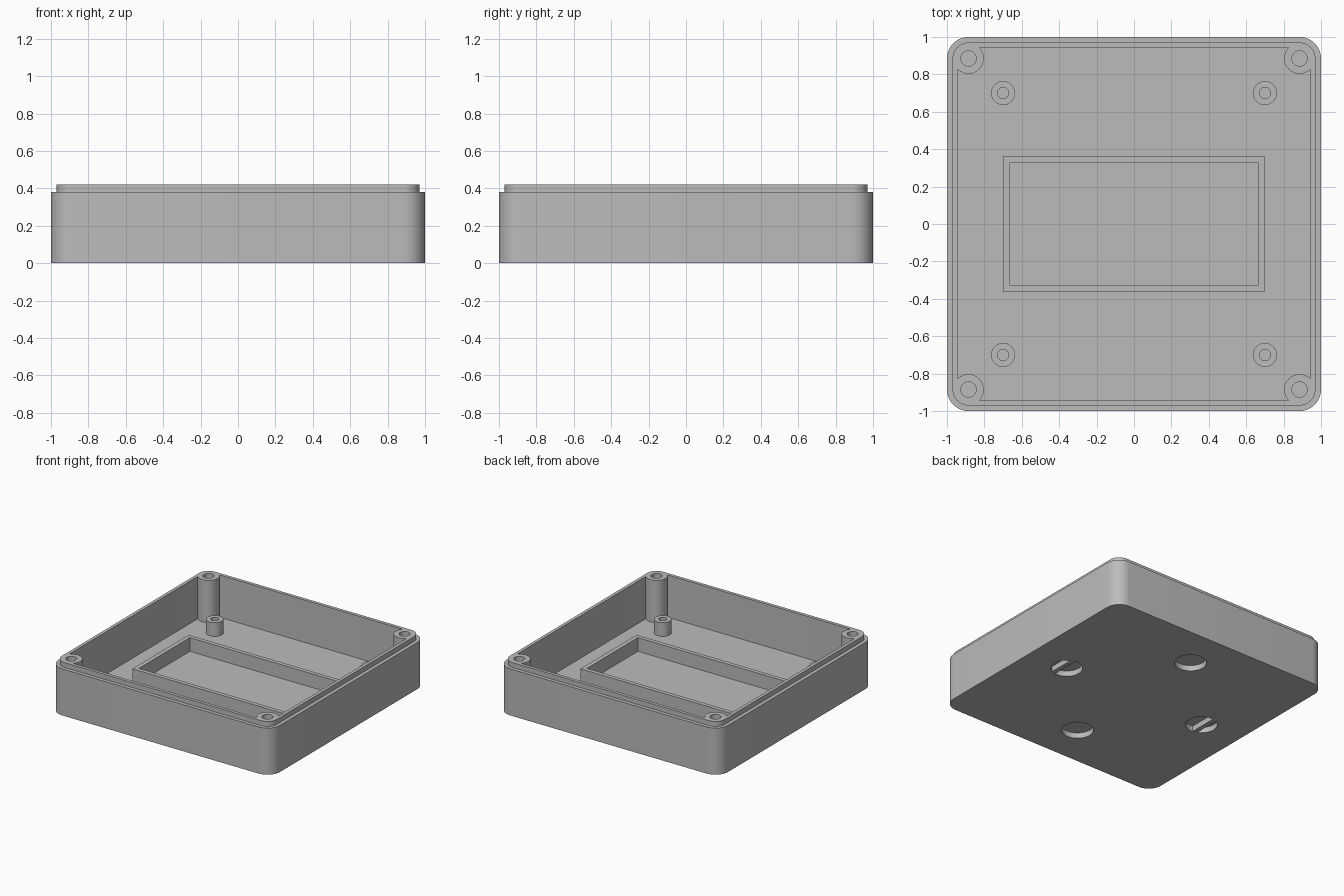
import bpy, bmesh, math

cube = bpy.data.objects.get("Cube")
if cube:
    bpy.data.objects.remove(cube, do_unlink=True)

grey = bpy.data.materials.new("grey plastic")
grey.use_nodes = True
colour = (0.5, 0.5, 0.5, 1)
grey.diffuse_color = colour
grey.node_tree.nodes["Principled BSDF"].inputs["Base Color"].default_value = colour

FLOOR = 0.075
RIM = 0.42


def rounded_square(half, radius, z, steps=10):
    """Loop of points around a square with rounded corners."""
    points = []
    for corner in range(4):
        for i in range(steps + 1):
            a = math.pi / 2 * (corner + i / steps)
            mid = math.pi / 2 * (corner + 0.5)
            cx = math.copysign(half - radius, math.cos(mid))
            cy = math.copysign(half - radius, math.sin(mid))
            points.append((cx + radius * math.cos(a), cy + radius * math.sin(a), z))
    return points


def circle(x, y, radius, z, sides=40):
    turns = [2 * math.pi * i / sides for i in range(sides)]
    return [(x + radius * math.cos(a), y + radius * math.sin(a), z) for a in turns]


def rectangle(w, d, z):
    return [(w, d, z), (-w, d, z), (-w, -d, z), (w, -d, z)]


def add_loops(bm, loops, closed=False):
    """Skin a stack of loops; cap both ends, or join last to first."""
    rings = [[bm.verts.new(p) for p in loop] for loop in loops]
    pairs = list(zip(rings, rings[1:]))
    if closed:
        pairs.append((rings[-1], rings[0]))
    else:
        bm.faces.new(rings[0][::-1])
        bm.faces.new(rings[-1])
    for low, high in pairs:
        for i in range(len(low)):
            j = (i + 1) % len(low)
            bm.faces.new((low[i], low[j], high[j], high[i]))


def make_object(name, bm):
    bmesh.ops.recalc_face_normals(bm, faces=bm.faces)
    mesh = bpy.data.meshes.new(name)
    bm.to_mesh(mesh)
    bm.free()
    mesh.materials.append(grey)
    obj = bpy.data.objects.new(name, mesh)
    bpy.context.collection.objects.link(obj)
    return obj


def smooth(obj):
    bpy.ops.object.select_all(action="DESELECT")
    obj.select_set(True)
    bpy.context.view_layer.objects.active = obj
    bpy.ops.object.shade_smooth_by_angle(angle=math.radians(30))


def make_tube(name, x, y, radius, bore, bottom, top, bore_bottom):
    """Round post with a blind screw hole."""
    bm = bmesh.new()
    add_loops(bm, [circle(x, y, radius, bottom), circle(x, y, radius, top),
                   circle(x, y, bore, top), circle(x, y, bore, bore_bottom)])
    smooth(make_object(name, bm))


# Tray: outer wall, stepped lip, inner wall and floor
bm = bmesh.new()
add_loops(bm, [rounded_square(1, 0.115, 0), rounded_square(1, 0.115, 0.38),
               rounded_square(0.97, 0.085, 0.38), rounded_square(0.97, 0.085, RIM),
               rounded_square(0.943, 0.058, RIM), rounded_square(0.943, 0.058, FLOOR)])
tray = make_object("tray", bm)

# Round recesses under the floor
bm = bmesh.new()
for x, y in ((1, 0), (-1, 0), (0, 1), (0, -1)):
    add_loops(bm, [circle(x * 0.65, y * 0.65, 0.118, z, 48) for z in (-0.1, 0.045)])
cutter = make_object("recess_cutter", bm)
cut = tray.modifiers.new("recesses", "BOOLEAN")
cut.operation = "DIFFERENCE"
cut.solver = "EXACT"
cut.object = cutter
bpy.ops.object.select_all(action="DESELECT")
bpy.context.view_layer.objects.active = tray
tray.select_set(True)
bpy.ops.object.modifier_apply(modifier=cut.name)
bpy.data.objects.remove(cutter, do_unlink=True)
smooth(tray)

# Rectangular frame, its short walls running on down across two recesses
bm = bmesh.new()
add_loops(bm, [rectangle(0.7, 0.362, 0.001), rectangle(0.7, 0.362, 0.187),
               rectangle(0.664, 0.328, 0.187), rectangle(0.664, 0.328, 0.001)], closed=True)
make_object("compartment_frame", bm)

# Corner screw posts and floor standoffs
for sx, side in ((1, "left"), (-1, "right")):
    for sy, end in ((1, "back"), (-1, "front")):
        place = end + "_" + side
        make_tube("screw_post_" + place, sx * 0.885, sy * 0.885,
                  0.082, 0.041, FLOOR - 0.02, RIM, 0.1)
        make_tube("standoff_" + place, sx * 0.7, sy * 0.7,
                  0.064, 0.03, FLOOR - 0.02, 0.187, FLOOR)
